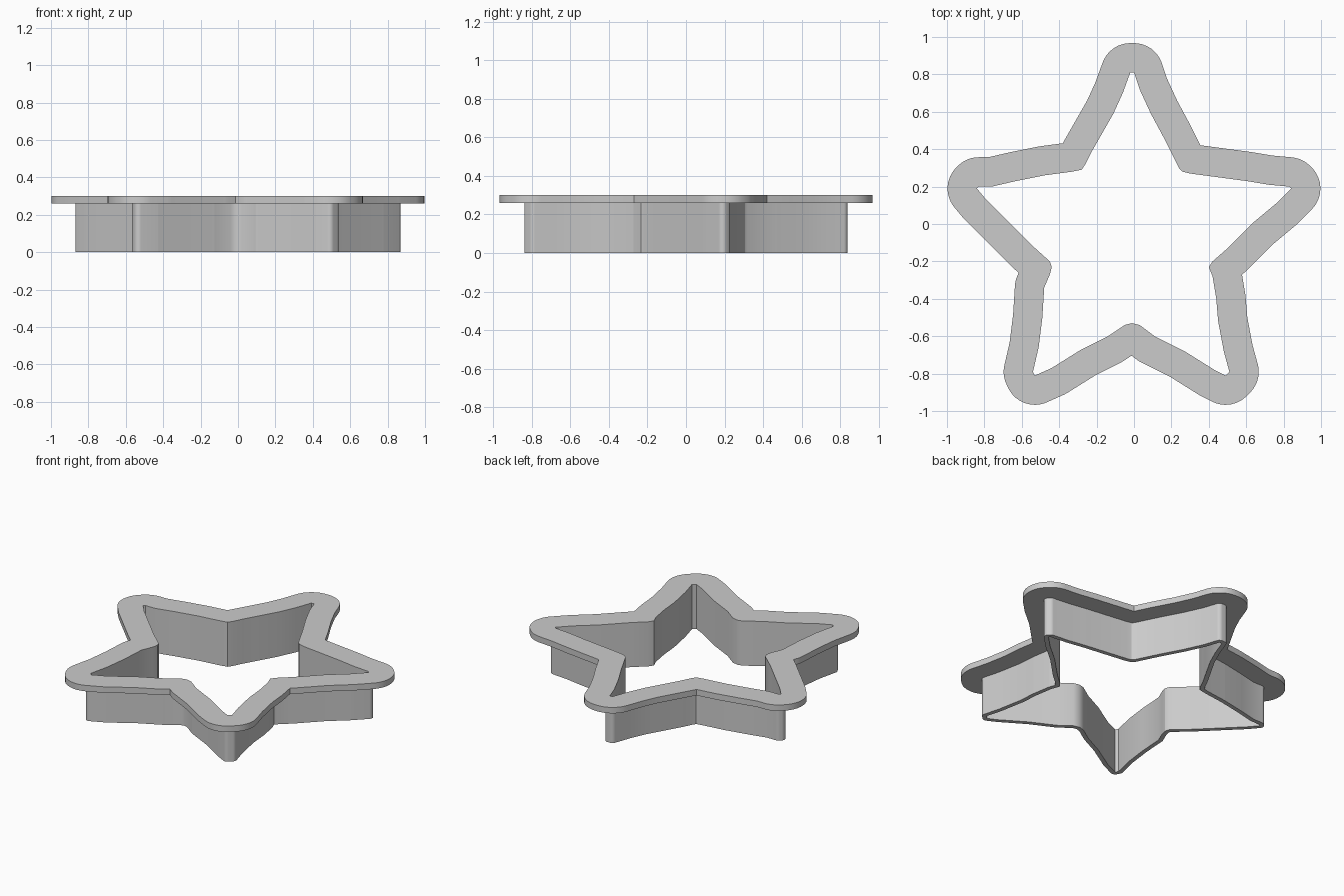
import bpy, bmesh, math
from mathutils import Vector
from mathutils.geometry import intersect_point_line, intersect_line_line

if "Cube" in bpy.data.objects:
    bpy.data.objects.remove(bpy.data.objects["Cube"], do_unlink=True)

WALL, RIM = 0.028, 0.157          # outward offsets of blade and rim
RIM_BOTTOM, TOP = 0.26, 0.30

# Inner star outline, clockwise from the top tip, in hundredths
OUTLINE = [
    (-2, 81), (0, 81), (3, 72), (9, 59), (16, 46), (21, 36), (24, 30), (26, 28),
    (30, 27), (45, 25), (60, 23), (72, 21), (83, 20),
    (84, 19), (76, 11), (64, 1), (50, -13), (42, -20), (40, -23), (42, -28),
    (44, -40), (45, -52), (48, -68), (51, -79),
    (49, -81), (43, -78), (27, -68), (11, -60), (3, -54), (-1, -53), (-5, -54),
    (-14, -60), (-28, -67), (-44, -77), (-53, -81),
    (-54, -79), (-51, -66), (-49, -50), (-48, -34), (-45, -27), (-44, -23),
    (-45, -20), (-55, -11), (-67, 1), (-79, 13),
    (-84, 19), (-83, 20), (-76, 20), (-63, 23), (-48, 26), (-33, 28), (-28, 29),
    (-26, 32), (-23, 38), (-19, 45), (-11, 59), (-6, 70),
]
star = [Vector((x / 100, y / 100, 0)) for x, y in OUTLINE]


def distance(p, poly):
    best = math.inf
    for i, b in enumerate(poly):
        a = poly[i - 1]
        t = intersect_point_line(p, a, b)[1]
        best = min(best, (a.lerp(b, min(max(t, 0), 1)) - p).length)
    return best


def normal(a, b):
    d = (b - a).normalized()
    return Vector((-d.y, d.x, 0))


def offset(poly, dist):
    """Outward offset with round tips and sharp notches."""
    raw, n = [], len(poly)
    for i, p in enumerate(poly):
        q = poly[(i + 1) % n]
        n1, n2 = normal(poly[i - 1], p), normal(p, q)
        if n1.cross(n2).z < 0:
            steps = max(1, math.ceil(n1.angle(n2) / math.radians(9)))
            raw += [p + n1.lerp(n2, k / steps).normalized() * dist for k in range(steps)]
        count = max(2, math.ceil((q - p).length / 0.01))
        raw += [p.lerp(q, k / count) + n2 * dist for k in range(count + 1)]
    # Drop the folded parts, then close each gap with the crossing point
    keep = [i for i, p in enumerate(raw) if distance(p, poly) > dist - 1e-5]
    out = []
    for k, i in enumerate(keep):
        out.append(raw[i])
        j, j2 = keep[(k + 1) % len(keep)], keep[(k + 2) % len(keep)]
        if (j - i) % len(raw) > 1:
            hit = intersect_line_line(raw[keep[k - 1]], raw[i], raw[j], raw[j2])
            if hit and (hit[0] - raw[i]).length < 0.03:
                out.append(hit[0])
    # Remove repeated and collinear points
    out = [p for i, p in enumerate(out) if (p - out[i - 1]).length > 1e-4]
    m = len(out)
    return [p for i, p in enumerate(out)
            if (p - out[i - 1]).angle(out[(i + 1) % m] - p) > math.radians(0.5)]


bm = bmesh.new()


def loop(points, z):
    verts = [bm.verts.new((p.x, p.y, z)) for p in points]
    edges = [bm.edges.new((verts[i - 1], verts[i])) for i in range(len(verts))]
    return verts, edges


def side(low, high):
    for i in range(len(low[0])):
        bm.faces.new((low[0][i - 1], low[0][i], high[0][i], high[0][i - 1]))


def ring(a, b, direction):
    bmesh.ops.triangle_fill(bm, edges=a[1] + b[1], use_beauty=True,
                            normal=(0, 0, direction))


blade, rim = offset(star, WALL), offset(star, RIM)
inner_low, inner_high = loop(star, 0), loop(star, TOP)
blade_low, blade_high = loop(blade, 0), loop(blade, RIM_BOTTOM)
rim_low, rim_high = loop(rim, RIM_BOTTOM), loop(rim, TOP)

# Upright surfaces, then the flat cutting edge, rim underside and rim top
side(inner_low, inner_high)
side(blade_low, blade_high)
side(rim_low, rim_high)
ring(inner_low, blade_low, -1)
ring(blade_high, rim_low, -1)
ring(inner_high, rim_high, 1)
bmesh.ops.recalc_face_normals(bm, faces=bm.faces[:])

mesh = bpy.data.meshes.new("star_cutter")
bm.to_mesh(mesh)
bm.free()
cutter = bpy.data.objects.new("star_cutter", mesh)
bpy.context.collection.objects.link(cutter)

# Plain grey
grey = bpy.data.materials.new("light_grey")
grey.use_nodes = True
colour = (0.6, 0.6, 0.6, 1)
grey.diffuse_color = colour
grey.node_tree.nodes["Principled BSDF"].inputs["Base Color"].default_value = colour
mesh.materials.append(grey)

bpy.ops.object.select_all(action='DESELECT')
cutter.select_set(True)
bpy.context.view_layer.objects.active = cutter
bpy.ops.object.shade_smooth_by_angle(angle=math.radians(30))
